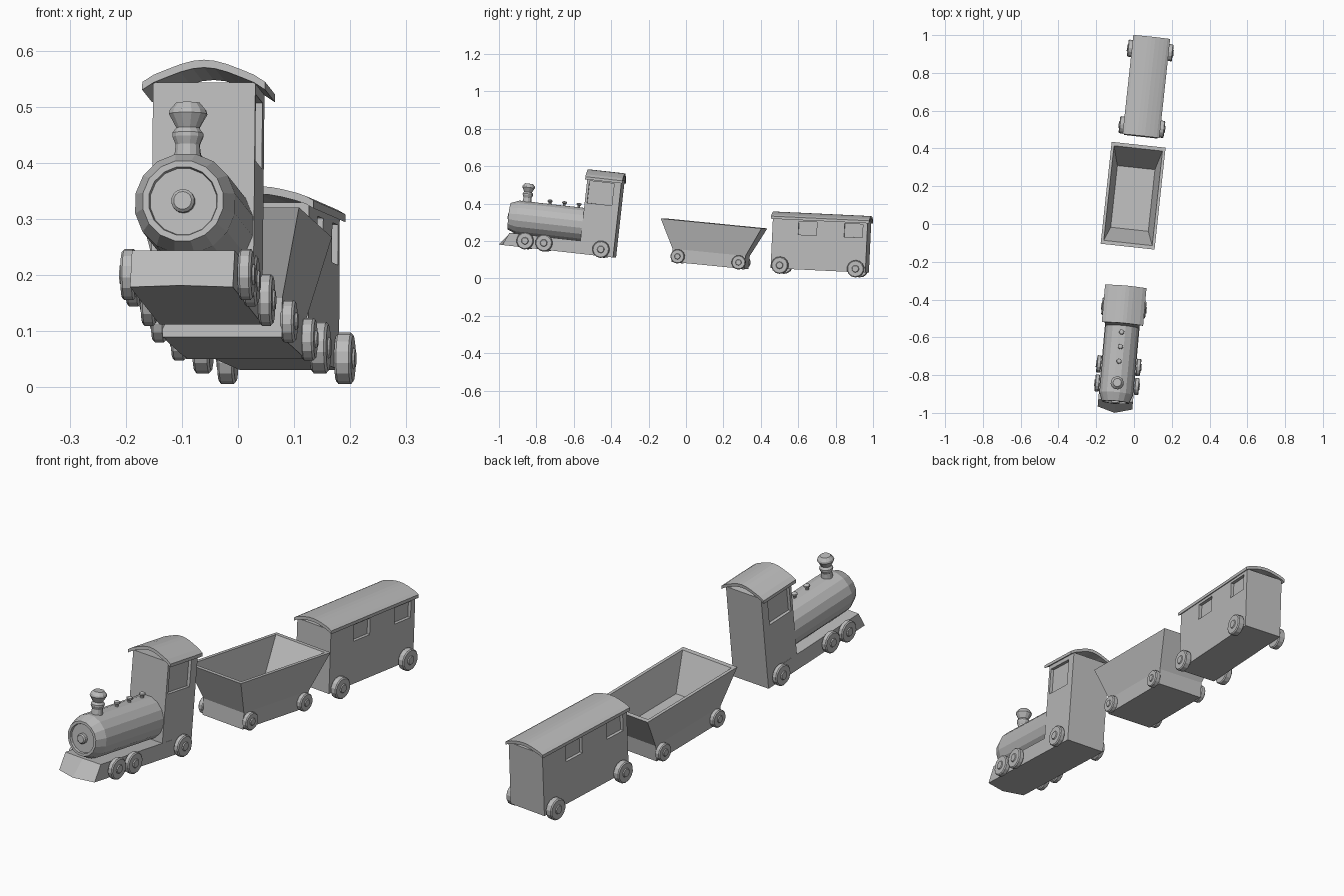
import bpy, bmesh, math
from mathutils import Matrix, Vector

if "Cube" in bpy.data.objects:
    bpy.data.objects.remove(bpy.data.objects["Cube"])

paint = bpy.data.materials.new("plain_grey")
paint.diffuse_color = (0.5, 0.5, 0.5, 1)
paint.use_nodes = True
paint.node_tree.nodes["Principled BSDF"].inputs["Base Color"].default_value = paint.diffuse_color


def frame(origin, yaw, pitch):
    """Pose of one vehicle: its length runs along local y."""
    return (Matrix.Translation(origin) @ Matrix.Rotation(math.radians(-yaw), 4, 'Z')
            @ Matrix.Rotation(math.radians(-pitch), 4, 'X'))


def loft(name, rings, pose):
    """Skin a stack of equal-sized rings and cap both ends."""
    bm = bmesh.new()
    loops = [[bm.verts.new(p) for p in ring] for ring in rings]
    n = len(loops[0])
    for a, b in zip(loops, loops[1:]):
        for i in range(n):
            j = (i + 1) % n
            bm.faces.new((a[i], a[j], b[j], b[i]))
    bm.faces.new(loops[0])
    bm.faces.new(loops[-1])
    bmesh.ops.recalc_face_normals(bm, faces=bm.faces)
    mesh = bpy.data.meshes.new(name)
    bm.to_mesh(mesh)
    bm.free()
    mesh.materials.append(paint)
    obj = bpy.data.objects.new(name, mesh)
    bpy.context.collection.objects.link(obj)
    obj.matrix_world = pose
    return obj


def lathe(name, profile, pose, centre, axis, sides):
    """Turn (radius, height) pairs around an axis through centre."""
    turn = Vector(axis).to_track_quat('Z', 'Y').to_matrix()
    rings = []
    for r, h in profile:
        ring = []
        for i in range(sides):
            t = 2 * math.pi * (i + 0.5) / sides
            ring.append(Vector(centre) + turn @ Vector((r * math.cos(t), r * math.sin(t), h)))
        rings.append(ring)
    return loft(name, rings, pose)


def rect(x, y0, y1, z):
    return [(-x, y0, z), (x, y0, z), (x, y1, z), (-x, y1, z)]


def box(name, x, y0, y1, z0, z1, pose):
    return loft(name, [rect(x, y0, y1, z0), rect(x, y0, y1, z1)], pose)


def recess(body, windows, half, depth, pose):
    """Sink window pockets given as (side, y0, y1, z0, z1) into the walls."""
    for side, y0, y1, z0, z1 in windows:
        xs = (side * (half - depth), side * (half + 0.05))
        cutter = loft("window_cutter",
                      [[(x, y0, z0), (x, y1, z0), (x, y1, z1), (x, y0, z1)] for x in xs], pose)
        cutter.hide_render = True
        mod = body.modifiers.new("window", 'BOOLEAN')
        mod.operation = 'DIFFERENCE'
        mod.solver = 'EXACT'
        mod.object = cutter
        bpy.context.view_layer.objects.active = body
        bpy.ops.object.modifier_apply(modifier=mod.name)
        bpy.data.objects.remove(cutter)


def arched_roof(name, half_profile, thick, y0, y1, pose):
    """Curved roof sheet from its right half, given as (x, z) from the ridge out."""
    top = [(-x, z) for x, z in reversed(half_profile[1:])] + half_profile
    outline = top + [(x, z - thick) for x, z in reversed(top)]
    return loft(name, [[(x, y, z) for x, z in outline] for y in (y0, y1)], pose)


def wheels(prefix, spots, x, z, radius, width, pose):
    """Bevelled wheels with hubs on both sides."""
    h = width / 2
    for i, y in enumerate(spots):
        for side, label in ((1, "right"), (-1, "left")):
            r = radius
            lathe(f"{prefix}_wheel_{label}_{i}",
                  [(r * 0.9, -h), (r, -h + 0.004), (r, h - 0.004), (r * 0.9, h),
                   (r * 0.42, h), (r * 0.36, h + 0.004), (r * 0.16, h + 0.004)],
                  pose, (side * x, y, z), (side, 0, 0), 14)


# --- Locomotive ---
eng = frame((-0.048, -0.382, 0.112), 5.1, 6.4)

# chassis with a pointed, sloping front
w = 0.092
loft("chassis", [
    [(-w, 0, 0), (w, 0, 0), (w, -0.598, 0), (0, -0.624, 0), (-w, -0.598, 0)],
    [(-w, 0, 0.069), (w, 0, 0.069), (w, -0.567, 0.069), (0, -0.569, 0.069), (-w, -0.567, 0.069)],
], eng)

# boiler with bevelled nose, sunken front plate and knob
lathe("boiler", [(0.091, -0.45), (0.091, -0.045), (0.073, 0), (0.062, 0), (0.060, -0.01)],
      eng, (0, -0.585, 0.156), (0, -1, 0), 16)
lathe("boiler_knob", [(0.021, -0.02), (0.021, 0.003), (0.016, 0.008)],
      eng, (0, -0.585, 0.156), (0, -1, 0), 14)

# chimney and valves along the boiler top
lathe("chimney", [(0.026, 0.225), (0.022, 0.266), (0.028, 0.280), (0.028, 0.287), (0.021, 0.296),
                  (0.035, 0.321), (0.033, 0.328), (0.022, 0.341)],
      eng, (0, -0.500, 0), (0, 0, 1), 12)
for i in range(3):
    lathe(f"valve_{i}", [(0.008, 0.235), (0.007, 0.254), (0.014, 0.259), (0.013, 0.265), (0.006, 0.269)],
          eng, (0, -0.377 + 0.078 * i, 0), (0, 0, 1), 10)

# cab
cab = box("cab", 0.0915, -0.184, 0, 0.001, 0.413, eng)
recess(cab, [(s, -0.171, -0.038, 0.275, 0.393) for s in (1, -1)], 0.0915, 0.014, eng)
arched_roof("cab_roof", [(0, 0.453), (0.02, 0.451), (0.042, 0.445), (0.068, 0.435), (0.09, 0.426), (0.11, 0.413)],
            0.014, -0.194, 0.006, eng)
wheels("engine_front", (-0.478, -0.376), 0.105, 0.036, 0.046, 0.024, eng)
wheels("engine_rear", (-0.068,), 0.105, 0.036, 0.046, 0.024, eng)

# --- Open hopper wagon ---
hop = frame((-0.007, 0.128, 0.070), 6.2, 5.6)
loft("hopper", [rect(x, -y, y, z) for x, y, z in (
    (0.107, 0.197, 0), (0.107, 0.197, 0.07), (0.1435, 0.2725, 0.225),
    (0.129, 0.253, 0.225), (0.100, 0.165, 0.075))], hop)
wheels("hopper", (-0.165, 0.165), 0.116, 0.032, 0.038, 0.024, hop)

# --- Passenger carriage ---
car = frame((0.064, 0.715, 0.043), 6.2, 2.7)
body = box("carriage_body", 0.089, -0.255, 0.255, 0, 0.275, car)
recess(body, [(s, s * c - 0.049, s * c + 0.049, 0.186, 0.257) for s in (1, -1) for c in (-0.066, 0.181)],
       0.089, 0.014, car)
arched_roof("carriage_roof", [(0, 0.303), (0.02, 0.302), (0.042, 0.298), (0.066, 0.292), (0.084, 0.286), (0.098, 0.278)],
            0.014, -0.264, 0.264, car)
wheels("carriage", (-0.204, 0.204), 0.105, 0.018, 0.046, 0.03, car)
